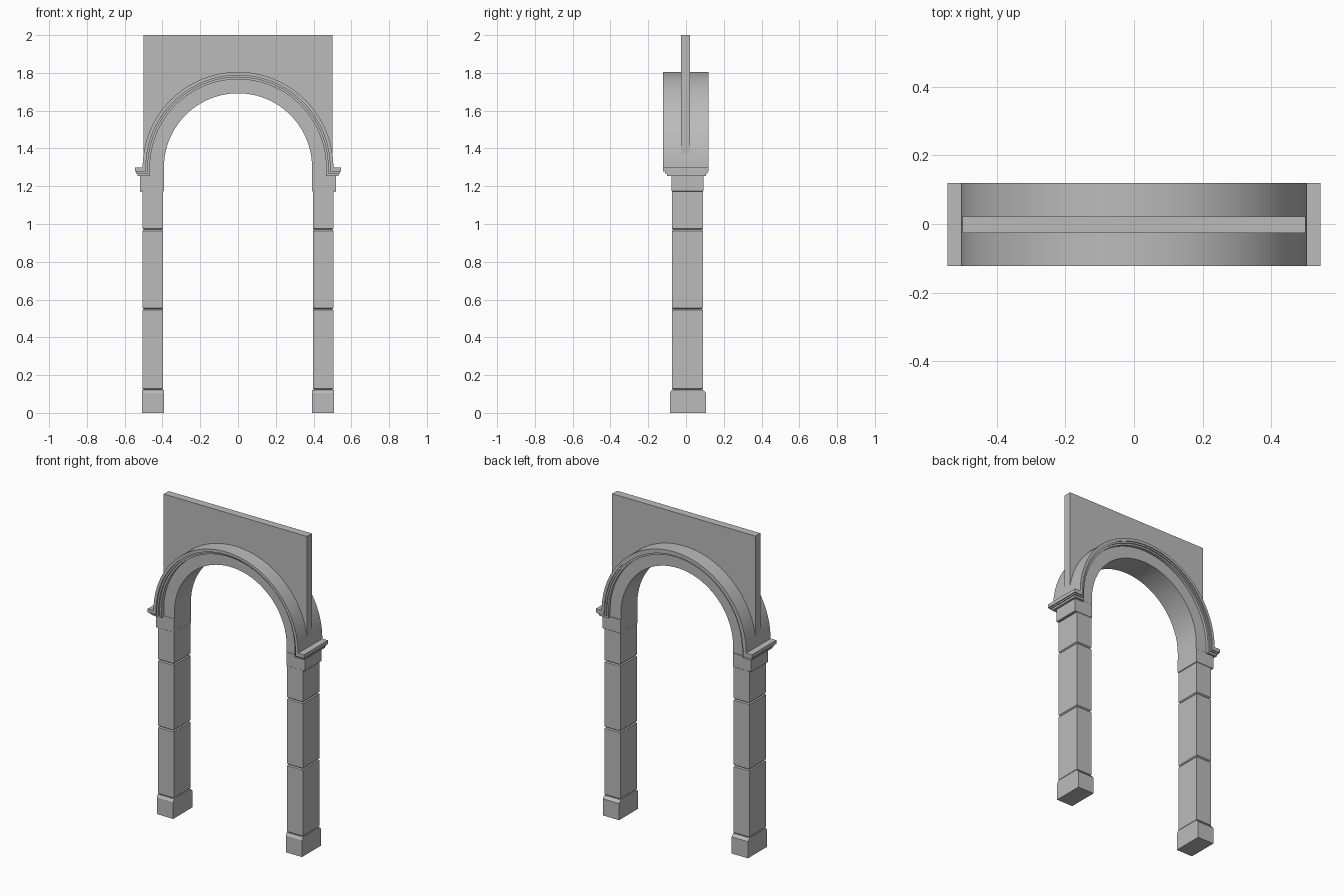
import bpy, bmesh, math

if "Cube" in bpy.data.objects:
    bpy.data.objects.remove(bpy.data.objects["Cube"], do_unlink=True)

stone = bpy.data.materials.new("grey stone")
stone.use_nodes = True
stone.diffuse_color = (0.5, 0.5, 0.5, 1)
stone.node_tree.nodes["Principled BSDF"].inputs["Base Color"].default_value = (0.5, 0.5, 0.5, 1)

SPRING = 1.30      # height of the arch centre
STEPS = 48


def finish(name, bm):
    bmesh.ops.recalc_face_normals(bm, faces=bm.faces)
    mesh = bpy.data.meshes.new(name)
    bm.to_mesh(mesh)
    bm.free()
    mesh.materials.append(stone)
    ob = bpy.data.objects.new(name, mesh)
    bpy.context.collection.objects.link(ob)
    bpy.ops.object.select_all(action='DESELECT')
    ob.select_set(True)
    bpy.context.view_layer.objects.active = ob
    bpy.ops.object.shade_smooth_by_angle(angle=math.radians(30))
    return ob


def strip(name, inner, outer, y0, y1):
    """Solid between two matching front outlines, from depth y0 to y1."""
    bm = bmesh.new()
    rings = [[bm.verts.new(p) for p in ((a[0], y0, a[1]), (b[0], y0, b[1]),
                                        (b[0], y1, b[1]), (a[0], y1, a[1]))]
             for a, b in zip(inner, outer)]
    for r, s in zip(rings, rings[1:]):
        for i in range(4):
            j = (i + 1) % 4
            bm.faces.new((r[i], r[j], s[j], s[i]))
    bm.faces.new(rings[0])
    bm.faces.new(rings[-1])
    return finish(name, bm)


def arc(r):
    return [(r * math.cos(math.pi * i / STEPS), SPRING + r * math.sin(math.pi * i / STEPS))
            for i in range(STEPS + 1)]


def with_ends(points, ends):
    """Add the same end points at both feet of an arc."""
    return ends + points + [(-x, z) for x, z in reversed(ends)]


def stack(name, levels):
    """Loft rectangles (x0, x1, y0, y1, z) upwards."""
    bm = bmesh.new()
    rings = [[bm.verts.new(p) for p in ((a, c, z), (b, c, z), (b, d, z), (a, d, z))]
             for a, b, c, d, z in levels]
    for r, s in zip(rings, rings[1:]):
        for i in range(4):
            j = (i + 1) % 4
            bm.faces.new((r[i], r[j], s[j], s[i]))
    bm.faces.new(rings[0])
    bm.faces.new(rings[-1])
    return finish(name, bm)


def block(name, x0, x1, y0, y1, z0, z1, soft):
    """Box with softened top and bottom rims."""
    inner = (x0 + soft, x1 - soft, y0 + soft, y1 - soft)
    full = (x0, x1, y0, y1)
    return stack(name, [(*inner, z0), (*full, z0 + soft), (*full, z1 - soft), (*inner, z1)])


# Pillars: base, shaft blocks and impost on each side
FRONT, BACK = -0.075, 0.09
for side, s in (("left", 1), ("right", -1)):
    def span(a, b):
        return (a, b) if s > 0 else (-b, -a)
    base = span(0.393, 0.507)
    stack(side + "_base", [(*base, -0.085, 0.106, 0), (*base, -0.085, 0.106, 0.105),
                           (*base, FRONT, BACK, 0.122)])
    shaft = span(0.396, 0.505)
    joints = (0.122, 0.55, 0.97, 1.18)
    for i, (z0, z1) in enumerate(zip(joints, joints[1:])):
        block(f"{side}_shaft_block_{i + 1}", *shaft, FRONT, BACK, z0, z1, 0.006)
    block(side + "_impost", *span(0.392, 0.52), FRONT - 0.001, BACK + 0.002, 1.172, 1.262, 0.003)

# Arch ring with a smooth underside
strip("arch_ring", with_ends(arc(0.392), [(0.392, 1.25)]),
      with_ends(arc(0.482), [(0.482, 1.25)]), FRONT, BACK)


# Stepped hood moulding that turns outwards at the feet
def moulding(name, r_in, r_out, z_low, z_top, x_end, y0, y1):
    strip(name, with_ends(arc(r_in), [(x_end, z_low), (r_in, z_low)]),
          with_ends(arc(r_out), [(x_end, z_top), (r_out, z_top)]), y0, y1)


moulding("hood_inner_step", 0.466, 0.492, 1.255, 1.285, 0.533, -0.10, 0.107)
moulding("hood_middle_step", 0.477, 0.496, 1.268, 1.292, 0.539, -0.112, 0.114)
moulding("hood_outer_step", 0.487, 0.505, 1.277, SPRING, 0.545, -0.122, 0.12)

# Thin wall above the arch
curve = [(x, z) for x, z in arc(0.495)]
top = [(x * 0.5 / 0.495, 2.0) for x, z in curve]
curve = [(t[0], c[1]) for t, c in zip(top, curve)]
strip("upper_wall", curve, top, -0.027, 0.022)
